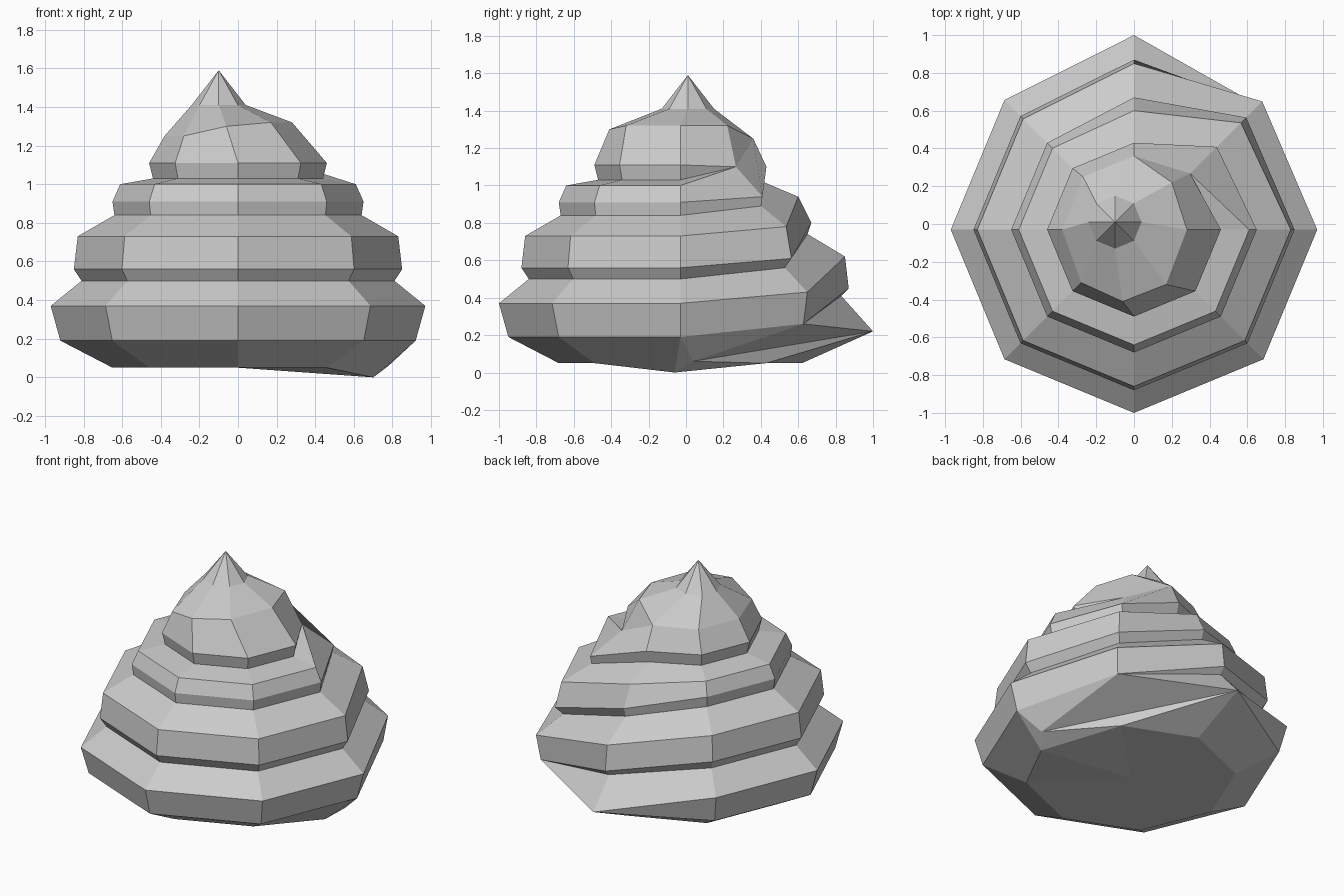
import bpy, bmesh
from math import cos, sin, radians

if "Cube" in bpy.data.objects:
    bpy.data.objects.remove(bpy.data.objects["Cube"])

CY = -0.03  # centre line of the coils in y


def polar(deg, r, z):
    a = radians(deg)
    return (r * cos(a), r * sin(a) + CY, z)


# Coil profile (radius, height) shared by the level part of the swirl
level = [(.65, .05), (.92, .19), (.97, .37), (.81, .50), (.85, .56), (.83, .73),
         (.64, .84), (.65, .91), (.61, 1.0), (.44, 1.03), (.46, 1.11)]
# Profile at the back, where each coil runs into the one above
back = [(.65, .05), (1.03, .22), (1.03, .22), (.86, .41), (.90, .45), (.88, .62),
        (.68, .74), (.70, .80), (.63, .94), (.44, 1.02), (.46, 1.10)]
# Profile at the back right, where the coils climb
climb = [(.65, .05), (.93, .26), (.96, .43), (.79, .56), (.84, .61), (.80, .78),
         (.61, .89), (.62, .94), (.42, 1.10), (.42, 1.10), (.42, 1.10)]
angles = [90, 135, 180, 225, 270, 315, 360, 405]
# Shoulder under the tip, one point per angle
shoulder = [(0, .36, 1.25), (-.27, .25, 1.25), (-.38, -.03, 1.25), (-.28, -.31, 1.25),
            (-.06, -.41, 1.30), (.17, -.32, 1.32), (.28, -.03, 1.32), (.20, .22, 1.32)]

bm = bmesh.new()
cols = []
for i, ang in enumerate(angles):
    prof = {90: back, 405: climb}.get(ang, level)
    pts = [polar(ang, r, z) for r, z in prof]
    if ang == 360:
        pts[0] = (.70, -.06, 0)  # sagging lip at the right
    pts.append(shoulder[i])
    a = radians(ang)
    pts.append((-.10 + .14 * cos(a), .01 + .14 * sin(a), 1.41))  # neck of the tip
    cols.append([bm.verts.new(p) for p in pts])
tip = bm.verts.new((-.10, .01, 1.59))
tail = bm.verts.new((.78, .04, .06))  # underside of the tail end


def face(*vs):
    bm.faces.new(vs)


# Coils from the back round to the back right
for i in range(7):
    A, B = cols[i], cols[i + 1]
    for j in range(12):
        if i == 6 and j == 0:
            continue
        face(A[j], B[j], B[j + 1], A[j + 1])

# Join the climbing end to the back, one coil higher
A, B, R = cols[7], cols[0], cols[6]
for j in range(1, 8):
    face(A[j], B[j + 3], B[j + 4], A[j + 1])
face(A[10], B[11], A[11])
face(A[8], B[11], A[10], A[9])
face(A[11], B[11], B[12], A[12])

# Tail end and underside
face(R[0], tail, R[1])
face(R[1], tail, A[1])
face(tail, B[1], A[1])
face(tail, A[0], B[1])
face(R[0], A[0], tail)
face(A[0], B[0], B[1])
face(A[1], B[1], B[3])
face(A[1], B[3], B[4])
mid = bm.verts.new((0, CY, .05))
for i in range(8):
    n = cols[(i + 1) % 8]
    face(cols[i][0], mid, n[0])
    face(cols[i][12], n[12], tip)

bmesh.ops.remove_doubles(bm, verts=bm.verts, dist=.0005)
bmesh.ops.recalc_face_normals(bm, faces=bm.faces)
mesh = bpy.data.meshes.new("swirl")
bm.to_mesh(mesh)
bm.free()
bpy.context.collection.objects.link(bpy.data.objects.new("swirl", mesh))
